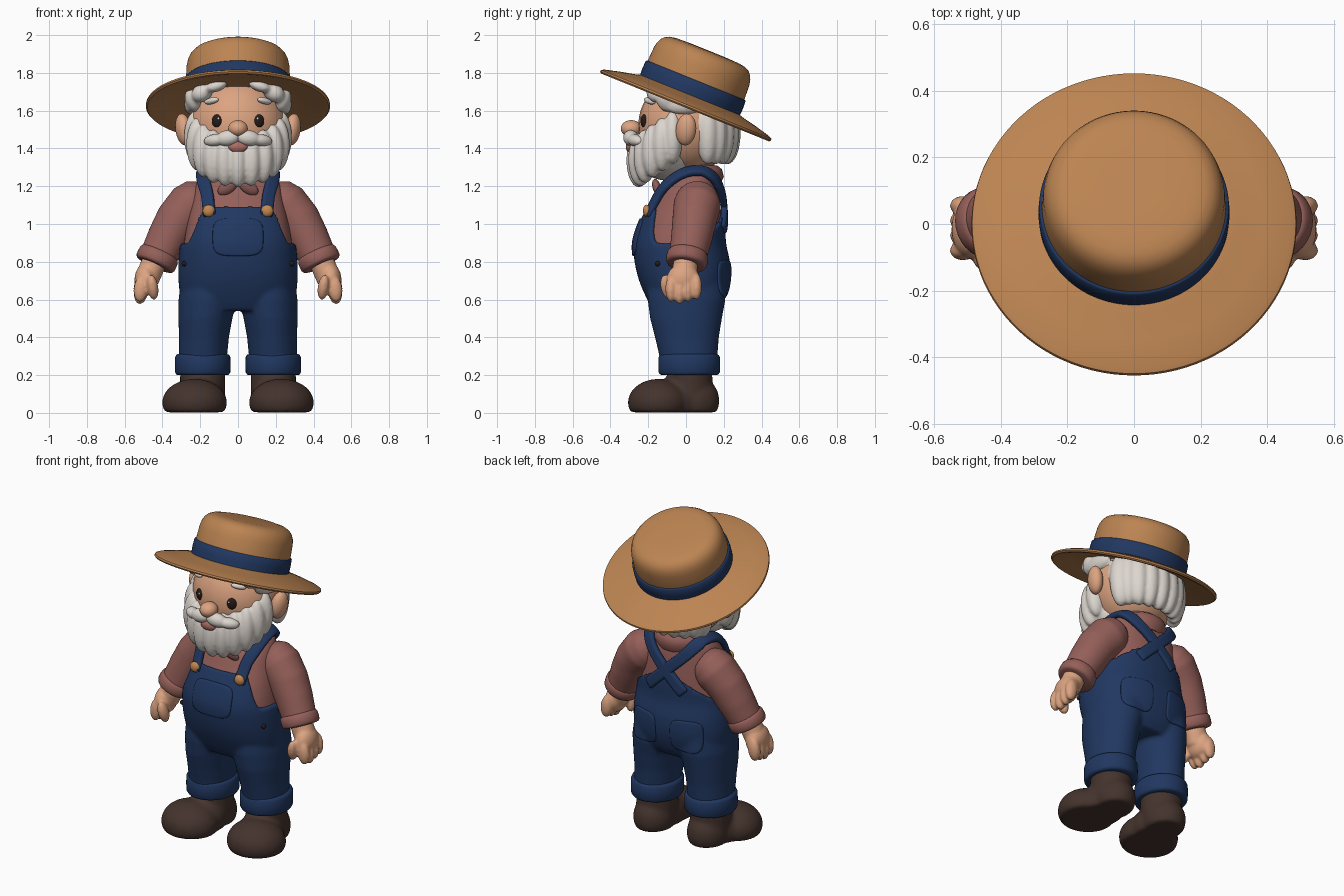
import bpy, bmesh
from math import sin, cos, pi, radians, copysign
from mathutils import Vector, Matrix, Euler

cube = bpy.data.objects.get("Cube")
if cube:
    bpy.data.objects.remove(cube, do_unlink=True)


def material(name, rgb):
    m = bpy.data.materials.new(name)
    m.use_nodes = True
    m.diffuse_color = (*rgb, 1)
    m.node_tree.nodes["Principled BSDF"].inputs["Base Color"].default_value = (*rgb, 1)
    return m


STRAW = material("straw", (.50, .23, .084))
NAVY = material("navy denim", (.015, .039, .12))
SHIRT = material("dusty red", (.30, .115, .10))
SKIN = material("skin", (.72, .37, .22))
WHITE = material("white hair", (.72, .67, .62))
LEATHER = material("brown leather", (.058, .033, .026))
DARK = material("dark brown", (.02, .011, .009))
MOUTH = material("mouth pink", (.42, .15, .12))
BRASS = material("brass", (.55, .25, .08))


# ---- mesh helpers ----
def add_rings(bm, rings):
    """Skin a stack of point rings and cap both ends."""
    rows = [[bm.verts.new(p) for p in ring] for ring in rings]
    n = len(rows[0])
    for a, b in zip(rows, rows[1:]):
        for i in range(n):
            j = (i + 1) % n
            bm.faces.new((a[i], a[j], b[j], b[i]))
    bm.faces.new(rows[0][::-1])
    bm.faces.new(rows[-1])


def add_loft(bm, sections, n=48):
    """Sections are (x, y, z, rx, ry) ellipses."""
    add_rings(bm, [[(x + rx * cos(2 * pi * i / n), y + ry * sin(2 * pi * i / n), z)
                    for i in range(n)] for x, y, z, rx, ry in sections])


def add_tube(bm, pts, n=32):
    """Points are (x, y, z, radius); rings stand across the path."""
    rings = []
    for k, (x, y, z, r) in enumerate(pts):
        a, b = pts[max(k - 1, 0)], pts[min(k + 1, len(pts) - 1)]
        q = (Vector(b[:3]) - Vector(a[:3])).to_track_quat('Z', 'Y')
        rings.append([Vector((x, y, z)) + q @ Vector((r * cos(2 * pi * i / n), r * sin(2 * pi * i / n), 0))
                      for i in range(n)])
    add_rings(bm, rings)


def add_ball(bm, loc, radii, rot=(0, 0, 0)):
    m = Matrix.LocRotScale(Vector(loc), Euler(rot), Vector(radii))
    return bmesh.ops.create_uvsphere(bm, u_segments=28, v_segments=18, radius=1, matrix=m)["verts"]


def finish(bm, name, mat, voxel=0, smooth=0, mirror=False):
    bmesh.ops.recalc_face_normals(bm, faces=bm.faces)
    me = bpy.data.meshes.new(name)
    bm.to_mesh(me)
    bm.free()
    me.materials.append(mat)
    me.shade_smooth()
    me.set_sharp_from_angle(angle=radians(50))
    ob = bpy.data.objects.new(name, me)
    bpy.context.scene.collection.objects.link(ob)
    if voxel:
        m = ob.modifiers.new("Fuse", 'REMESH')
        m.mode, m.voxel_size, m.use_smooth_shade = 'VOXEL', voxel, True
    if smooth:
        m = ob.modifiers.new("Soften", 'SMOOTH')
        m.factor, m.iterations = .5, smooth
    if mirror:
        ob.modifiers.new("Mirror", 'MIRROR').use_mirror_merge = False
    return ob


def ball(name, mat, loc, radii, rot=(0, 0, 0), mirror=False):
    bm = bmesh.new()
    add_ball(bm, loc, radii, rot)
    return finish(bm, name, mat, mirror=mirror)


# ---- body shape: z, half width, centre y, half depth ----
BODY = [(.54, .26, 0, .17), (.6, .30, 0, .205), (.7, .315, -.008, .24), (.8, .315, -.02, .252),
        (.9, .305, -.033, .245), (1, .29, -.02, .229), (1.1, .27, 0, .202), (1.2, .245, .02, .17),
        (1.26, .21, .045, .125), (1.3, .12, .055, .07)]


def body_point(th, z, off=0):
    i = max(k for k in range(len(BODY) - 1) if BODY[k][0] <= z or k == 0)
    p1, p2 = BODY[i], BODY[i + 1]
    p0, p3 = BODY[max(i - 1, 0)], BODY[min(i + 2, len(BODY) - 1)]
    d = p2[0] - p1[0]
    t = (z - p1[0]) / d

    def hermite(k):
        m1 = (p2[k] - p0[k]) / (p2[0] - p0[0]) * d
        m2 = (p3[k] - p1[k]) / (p3[0] - p1[0]) * d
        return ((2*t**3 - 3*t*t + 1) * p1[k] + (t**3 - 2*t*t + t) * m1
                + (3*t*t - 2*t**3) * p2[k] + (t**3 - t*t) * m2)
    rx, yc, ry = hermite(1), hermite(2), hermite(3)
    s, c, e = sin(th), cos(th), 2 / 2.3
    return Vector((copysign((rx + off) * abs(s)**e, s), yc - copysign((ry + off) * abs(c)**e, c), z))


ANGLES = [2 * pi * i / 96 for i in range(96)]

# Shirt torso
bm = bmesh.new()
add_rings(bm, [[body_point(a, .75 + .55 * k / 32, -.02) for a in ANGLES] for k in range(33)])
shirt = finish(bm, "shirt_torso", SHIRT, smooth=3)


def overall_top(th):
    """Height of the overalls' upper edge: bib in front, low sides, V at the back."""
    a = abs((th + pi) % (2 * pi) - pi)
    if a < radians(90):
        t = min(max((a - radians(36)) / radians(26), 0), 1)
        return 1.1 - .2 * t * t * (3 - 2 * t)
    return .9 + .2 * max(0, (a - radians(105)) / radians(75))


# Overalls: hips, bib and legs fused together
bm = bmesh.new()
rings = [[body_point(a, .54 + (overall_top(a) - .54) * k / 36) for a in ANGLES] for k in range(37)]
rings.append([(.03 * sin(a), -.03 * cos(a), .87) for a in ANGLES])
add_rings(bm, rings)
for s in (-1, 1):
    add_loft(bm, [(s * .187, .015, .22, .125, .145), (s * .185, .012, .31, .128, .155),
                  (s * .18, .005, .4, .132, .169), (s * .173, 0, .5, .143, .19),
                  (s * .16, .003, .6, .155, .206), (s * .15, 0, .72, .15, .2)])
overalls = finish(bm, "overalls", NAVY, voxel=.011, smooth=5)

# Turned-up trouser cuffs
bm = bmesh.new()
add_loft(bm, [(.187, .017, z, .146 * k, .162 * k) for z, k in
              ((.2, .9), (.204, .96), (.215, 1), (.255, 1.01), (.295, 1), (.307, .96), (.312, .88))])
finish(bm, "trouser_cuff", NAVY, mirror=True)


# Straps, crossing at the back
def strap(pts, width, rows=48, cols=5):
    pts = [Vector(p) for p in pts]
    path = []
    for k in range(rows):
        u = k / (rows - 1) * (len(pts) - 1)
        i = min(int(u), len(pts) - 2)
        path.append(pts[i].lerp(pts[i + 1], u - i))
    for _ in range(4):
        path[1:-1] = [(a + b * 2 + c) / 4 for a, b, c in zip(path, path[1:], path[2:])]
    bm = bmesh.new()
    grid = []
    for k, p in enumerate(path):
        tan = path[min(k + 1, rows - 1)] - path[max(k - 1, 0)]
        side = tan.cross(p - Vector((0, .03, 1))).normalized()
        grid.append([bm.verts.new(p + side * width * (j / (cols - 1) - .5)) for j in range(cols)])
    for a, b in zip(grid, grid[1:]):
        for j in range(cols - 1):
            bm.faces.new((a[j], a[j + 1], b[j + 1], b[j]))
    return finish(bm, "strap", NAVY)


def wrap(ob, target, offset, thick, project=False):
    m = ob.modifiers.new("Wrap", 'SHRINKWRAP')
    m.target, m.offset, m.wrap_mode = target, offset, 'ABOVE_SURFACE'
    if project:
        m.wrap_method = 'PROJECT'
        m.use_project_y = m.use_negative_direction = m.use_positive_direction = True
    m = ob.modifiers.new("Thickness", 'SOLIDIFY')
    m.thickness, m.offset = thick, 0
    ob.modifiers.new("Round", 'SUBSURF').levels = 1
    ob.modifiers["Round"].render_levels = 1


ob = strap([(.155, -.22, 1.05), (.17, -.16, 1.17), (.19, -.03, 1.27), (.185, .08, 1.29),
            (.12, .19, 1.2), (0, .21, 1.09), (-.13, .22, .97)], .075)
wrap(ob, shirt, .02, .034)
ob.modifiers.new("Mirror", 'MIRROR').use_mirror_merge = False


# Pockets: rounded patches laid on the overalls
def pocket(name, x, y, z, hw, hh):
    bm = bmesh.new()
    n, rows = 40, []
    mid = bm.verts.new((x, y, z))
    for k in range(1, 8):
        row = []
        for i in range(n):
            c, s = cos(2 * pi * i / n), sin(2 * pi * i / n)
            row.append(bm.verts.new((x + copysign(abs(c)**.5, c) * hw * k / 7, y,
                                     z + copysign(abs(s)**.5, s) * hh * k / 7)))
        rows.append(row)
    for i in range(n):
        j = (i + 1) % n
        bm.faces.new((mid, rows[0][i], rows[0][j]))
        for a, b in zip(rows, rows[1:]):
            bm.faces.new((a[i], b[i], b[j], a[j]))
    wrap(finish(bm, name, NAVY), overalls, .002, .014, True)


pocket("bib_pocket", 0, -.4, .93, .135, .1)
for s, side in ((1, "left"), (-1, "right")):
    pocket(side + "_back_pocket", s * .145, .4, .71, .095, .1)
ball("strap_button", BRASS, (.155, -.208, 1.07), (.032, .02, .032), mirror=True)
ball("side_rivet", DARK, (.284, -.15, .79), (.014, .014, .014), mirror=True)

# Collar
bm = bmesh.new()
add_loft(bm, [(0, .035, z, r, r) for z, r in ((1.2, .14), (1.25, .165), (1.29, .155), (1.31, .13), (1.3, .1))])
finish(bm, "collar_band", SHIRT)
ball("collar_flap", SHIRT, (.055, -.155, 1.195), (.06, .022, .035), (.3, .6, .2), mirror=True)

# Sleeves and rolled sleeve cuffs
bm = bmesh.new()
add_tube(bm, [(.17, .06, 1.15, .085), (.21, .06, 1.13, .115), (.25, .06, 1.1, .126), (.32, .045, 1.02, .118),
              (.37, .03, .93, .11), (.42, .01, .83, .1), (.435, 0, .8, .09)])
finish(bm, "sleeve", SHIRT, voxel=.012, smooth=4, mirror=True)
bm = bmesh.new()
a, b = Vector((.412, .012, .85)), Vector((.443, 0, .782))
add_tube(bm, [(*a.lerp(b, t), r) for t, r in ((0, .09), (.05, .102), (.2, .109), (.5, .111),
                                              (.8, .11), (.95, .103), (1, .09))])
finish(bm, "sleeve_cuff", SHIRT, mirror=True)

# Hands
bm = bmesh.new()
add_tube(bm, [(.435, 0, .82, .065), (.46, -.005, .76, .066), (.48, -.01, .7, .06)])
add_ball(bm, (.49, -.015, .705), (.058, .088, .085))
for i in range(4):
    y = -.08 + .045 * i
    drop = .012 * abs(i - 1)
    add_ball(bm, (.514, y, .645 + drop), (.038, .029, .07), (0, -.12, 0))
add_ball(bm, (.452, -.098, .665), (.03, .036, .068), (.25, .15, 0))
finish(bm, "hand", SKIN, voxel=.008, smooth=4, mirror=True)

# Boots with flat soles
bm = bmesh.new()
parts = add_ball(bm, (.187, .04, .065), (.12, .137, .135)) + add_ball(bm, (.2, -.06, .06), (.135, .15, .13))
parts += add_ball(bm, (.23, -.145, .055), (.172, .163, .125), (0, 0, .15))
add_tube(bm, [(.187, .02, .1, .12), (.187, .02, .22, .12)])
for v in parts:
    v.co.z = max(v.co.z, .003)
finish(bm, "boot", LEATHER, voxel=.011, smooth=6, mirror=True)

# Head
ball("head", SKIN, (0, -.005, 1.52), (.262, .248, .26))
bm = bmesh.new()
add_loft(bm, [(0, .03, 1.2, .13, .12), (0, .02, 1.42, .15, .13)])
finish(bm, "neck", SKIN)
ball("nose", SKIN, (0, -.29, 1.505), (.052, .055, .045))
bm = bmesh.new()
add_ball(bm, (.288, 0, 1.5), (.042, .055, .085), (-.15, .12, -.3))
finish(bm, "ear", SKIN, mirror=True)
ball("eye", DARK, (.112, -.222, 1.545), (.028, .016, .035), (0, 0, .4), mirror=True)
ball("eye_glint", WHITE, (.104, -.238, 1.558), (.006, .004, .006), mirror=True)
ball("eyebrow", WHITE, (.14, -.192, 1.652), (.045, .02, .017), (0, .2, .6), mirror=True)
ball("mouth", MOUTH, (0, -.297, 1.408), (.05, .022, .03))

# Beard of overlapping locks
bm = bmesh.new()
add_ball(bm, (0, -.1, 1.36), (.22, .16, .13))
for i in range(-5, 6):
    a = radians(18 * i)
    add_ball(bm, (.22 * sin(a), -.07 - .18 * cos(a), 1.335 + .125 * (1 - cos(a))),
             (.053, .066, .142), (0, 0, a))
finish(bm, "beard", WHITE, voxel=.01, smooth=3)
bm = bmesh.new()
add_ball(bm, (.055, -.292, 1.455), (.065, .04, .042), (0, .15, .15))
add_ball(bm, (.125, -.268, 1.443), (.062, .036, .032), (0, .1, .5))
finish(bm, "moustache", WHITE, voxel=.007, smooth=3, mirror=True)

# Hair at the back, temples and fringe
bm = bmesh.new()
add_ball(bm, (0, .07, 1.53), (.25, .19, .19))
for i in range(-4, 5):
    a = radians(19 * i)
    add_ball(bm, (.2 * sin(a), .08 + .14 * cos(a), 1.485), (.06, .07, .17), (0, 0, -a))
for s in (-1, 1):
    add_ball(bm, (s * .25, -.02, 1.635), (.035, .1, .055))
    add_ball(bm, (s * .238, -.09, 1.655), (.042, .065, .065), (0, s * .3, 0))
    add_ball(bm, (s * .19, -.155, 1.695), (.06, .055, .048), (0, s * .6, 0))
    add_ball(bm, (s * .115, -.195, 1.73), (.06, .045, .03), (0, s * .3, 0))
finish(bm, "hair", WHITE, voxel=.01, smooth=3)


# Tilted straw hat
def hat_part(name, mat, profile):
    bm = bmesh.new()
    add_loft(bm, [(0, 0, h, r, r) for r, h in profile], 96)
    bm.transform(Matrix.Translation((0, 0, 1.63)) @ Matrix.Rotation(radians(-22), 4, 'X'))
    finish(bm, name, mat)


hat_part("hat_brim", STRAW, [(.2, .035), (.27, .03), (.38, .012), (.46, -.012), (.48, -.014), (.488, -.006),
                             (.486, .004), (.47, .012), (.39, .033), (.31, .05), (.27, .062)])
hat_part("hat_crown", STRAW, [(.27, .05), (.276, .14), (.272, .22), (.266, .25), (.255, .274), (.238, .292),
                              (.215, .303), (.18, .309), (.09, .312)])
hat_part("hat_band", NAVY, [(.27, .045), (.285, .052), (.287, .09), (.285, .136), (.28, .141), (.27, .141)])
